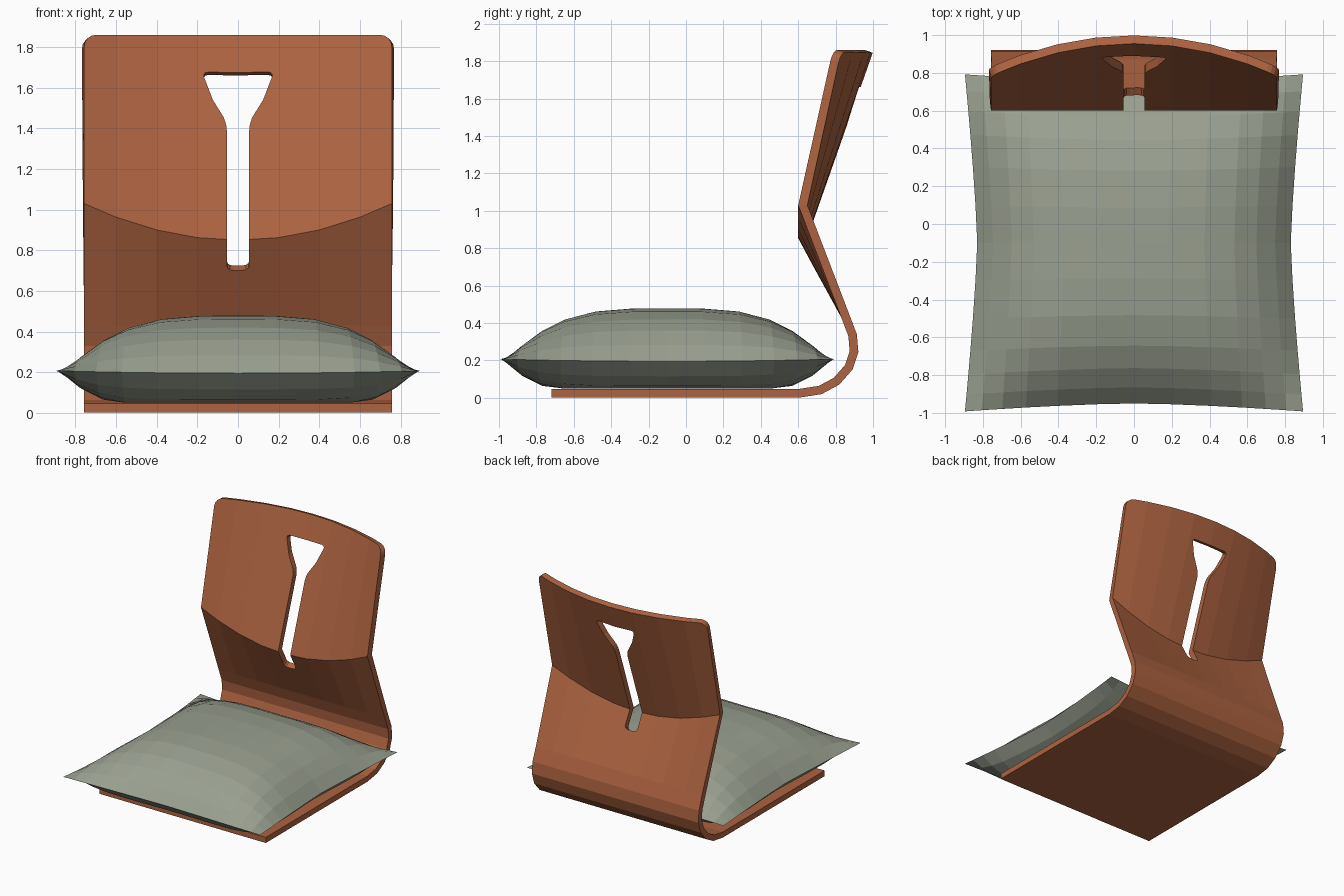
import bpy, bmesh

if "Cube" in bpy.data.objects:
    bpy.data.objects.remove(bpy.data.objects["Cube"])


def material(name, rgb):
    m = bpy.data.materials.new(name)
    m.diffuse_color = (*rgb, 1)
    m.use_nodes = True
    m.node_tree.nodes["Principled BSDF"].inputs["Base Color"].default_value = m.diffuse_color
    return m


def add_object(name, bm, mat):
    me = bpy.data.meshes.new(name)
    bm.to_mesh(me)
    bm.free()
    ob = bpy.data.objects.new(name, me)
    bpy.context.collection.objects.link(ob)
    if mat:
        me.materials.append(mat)
    return ob


def grid_faces(bm, rows, flip=False):
    for a, b in zip(rows, rows[1:]):
        for j in range(len(a) - 1):
            f = [a[j], a[j + 1], b[j + 1], b[j]]
            bm.faces.new(f[::-1] if flip else f)


wood = material("reddish wood", (0.42, 0.125, 0.052))
fabric = material("grey green fabric", (0.32, 0.35, 0.28))

# Bent shell: inner surface swept from the seat front edge up to the curved top
HALF = 0.757
xs = [-HALF, -0.6, -0.4, -0.2, 0, 0.2, 0.4, 0.6, HALF]
profile = [(-0.72, 0.047), (0.6, 0.047), (0.71, 0.064), (0.79, 0.107),
           (0.85, 0.175), (0.875, 0.25), (0.868, 0.33), (0.83, 0.43)]
bm = bmesh.new()
rows = [[bm.verts.new((x, y, z)) for x in xs] for y, z in profile]
rows.append([bm.verts.new((x, 0.6, 0.85 + 0.18 * (x / HALF) ** 2)) for x in xs])
rows.append([bm.verts.new((x, 0.955 - 0.17 * (x / HALF) ** 2, 1.86)) for x in xs])
grid_faces(bm, rows)
bmesh.ops.bevel(bm, geom=[rows[-1][0], rows[-1][-1]], offset=0.06,
                affect='VERTICES', segments=4, profile=0.5)
shell = add_object("bent_shell", bm, wood)
sol = shell.modifiers.new("thickness", 'SOLIDIFY')
sol.thickness = 0.046
sol.offset = -1
sol.use_even_offset = True

# Cutter for the Y-shaped slot, cut square to the panels
half = [(0.055, 0.70), (0.055, 1.42), (0.18, 1.675)]
outline = half + [(-x, z) for x, z in reversed(half)]
bm = bmesh.new()
bm.faces.new([bm.verts.new((x, 0, z)) for x, z in outline])
bmesh.ops.bevel(bm, geom=bm.verts[:], offset=0.032, affect='VERTICES',
                segments=3, profile=0.5)
bm.faces.ensure_lookup_table()
pts = [(v.co.x, v.co.z) for v in bm.faces[0].verts]
bm.free()


def slot_point(x, z, y):
    t = (z - 0.7) / 0.975
    return (x, y, z + (0.6 - 0.93 * t) * (y - 0.68 - 0.21 * t))


bm = bmesh.new()
front = [bm.verts.new(slot_point(x, z, 0.5)) for x, z in pts]
back = [bm.verts.new(slot_point(x, z, 1.1)) for x, z in pts]
grid_faces(bm, [front + front[:1], back + back[:1]])
bm.faces.new(front[::-1])
bm.faces.new(back)
bmesh.ops.recalc_face_normals(bm, faces=bm.faces[:])
bmesh.ops.triangulate(bm, faces=bm.faces[:])
cutter = add_object("slot_cutter", bm, None)
cutter.hide_render = True
cut = shell.modifiers.new("slot", 'BOOLEAN')
cut.operation = 'DIFFERENCE'
cut.solver = 'EXACT'
cut.object = cutter
deps = bpy.context.evaluated_depsgraph_get()
result = bpy.data.meshes.new_from_object(shell.evaluated_get(deps))
shell.modifiers.clear()
shell.data = result
result.materials.clear()
result.materials.append(wood)
for p in result.polygons:
    p.material_index = 0
bpy.data.objects.remove(cutter)

# Cushion: puffed top and flatter base meeting in a pinched seam
steps = [0, 0.22, 0.45, 0.64, 0.78, 0.9, 1]
us = [-s for s in reversed(steps[1:])] + steps


def cushion_point(u, v, top):
    x = u * (0.83 + 0.065 * abs(v) ** 1.3)
    y = -0.1 + v * (0.85 + 0.042 * abs(u) ** 1.5)
    seam = 0.195 + 0.012 * abs(u * v) ** 2
    if top:
        z = seam + 0.284 * (1 - abs(u) ** 3.5) * (1 - abs(v) ** 3.5)
    else:
        z = max(0.05, seam - 0.17 * (1 - u ** 6) * (1 - v ** 6))
    return (x, y, z)


bm = bmesh.new()
for top in (True, False):
    rows = [[bm.verts.new(cushion_point(u, v, top)) for u in us] for v in us]
    grid_faces(bm, rows, flip=not top)
bmesh.ops.remove_doubles(bm, verts=bm.verts[:], dist=0.0005)
add_object("seat_cushion", bm, fabric)
